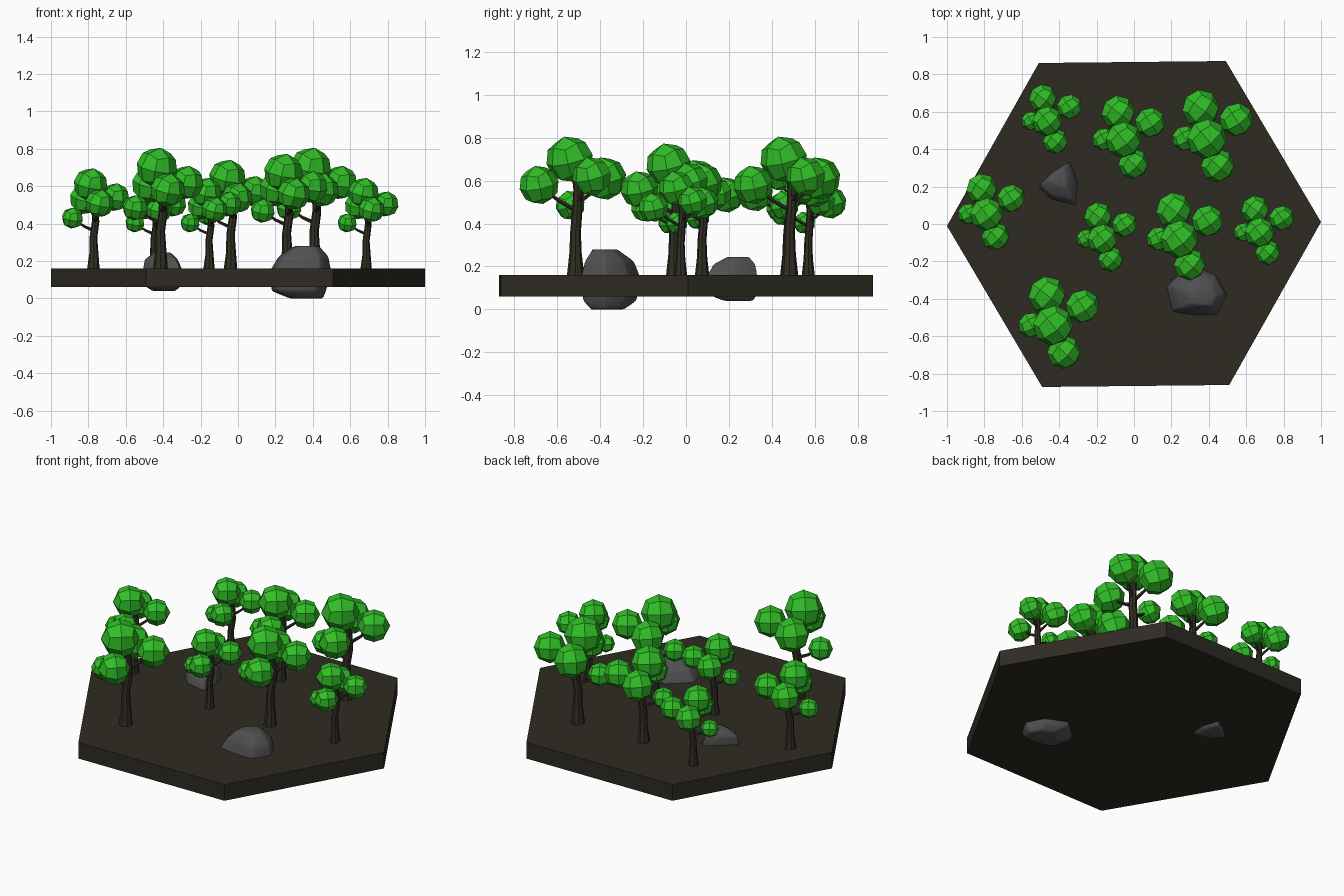
import bpy, bmesh, math
from mathutils import Vector, Matrix

old = bpy.data.objects.get("Cube")
if old:
    bpy.data.objects.remove(old, do_unlink=True)


def material(name, rgb):
    m = bpy.data.materials.new(name)
    m.use_nodes = True
    m.diffuse_color = (*rgb, 1)
    m.node_tree.nodes["Principled BSDF"].inputs["Base Color"].default_value = (*rgb, 1)
    return m


soil = material("dark soil", (0.027, 0.024, 0.016))
bark = material("dark bark", (0.032, 0.027, 0.017))
leaf = material("leaf green", (0.03, 0.52, 0.02))
stone = material("grey stone", (0.08, 0.08, 0.082))


def finish(name, bm, mat, smooth=None):
    bmesh.ops.recalc_face_normals(bm, faces=bm.faces)
    me = bpy.data.meshes.new(name)
    bm.to_mesh(me)
    bm.free()
    me.materials.append(mat)
    ob = bpy.data.objects.new(name, me)
    bpy.context.collection.objects.link(ob)
    if smooth:
        bpy.ops.object.select_all(action='DESELECT')
        bpy.context.view_layer.objects.active = ob
        ob.select_set(True)
        bpy.ops.object.shade_smooth_by_angle(angle=math.radians(smooth))
    return ob


def loft(bm, rings):
    """Skin a stack of closed rings and cap both ends."""
    rows = [[bm.verts.new(p) for p in ring] for ring in rings]
    n = len(rows[0])
    for a, b in zip(rows, rows[1:]):
        for i in range(n):
            j = (i + 1) % n
            bm.faces.new((a[i], a[j], b[j], b[i]))
    bm.faces.new(rows[0][::-1])
    bm.faces.new(rows[-1])


def tube(bm, path, sides):
    """Tapered limb through (point, radius) pairs."""
    rings = []
    for k, (p, r) in enumerate(path):
        before = path[max(k - 1, 0)][0]
        after = path[min(k + 1, len(path) - 1)][0]
        q = Vector((0, 0, 1)).rotation_difference(Vector(after) - Vector(before))
        turns = [2 * math.pi * i / sides for i in range(sides)]
        rings.append([Vector(p) + q @ Vector((r * math.cos(t), r * math.sin(t), 0))
                      for t in turns])
    loft(bm, rings)


# Hexagonal ground slab
GROUND = 0.16
bm = bmesh.new()
corners = [math.radians(60 * i + 0.6) for i in range(6)]
loft(bm, [[(math.cos(a), math.sin(a), z) for a in corners] for z in (0.06, GROUND)])
finish("ground_slab", bm, soil)

# Tree pattern: trunk path and leaf clumps (centre, radius, turn)
TRUNK = [((0, 0, 0), 0.04), ((0.003, 0, 0.1), 0.029), ((0, 0, 0.2), 0.025),
         ((0.014, 0.008, 0.3), 0.024), ((0.014, 0.01, 0.4), 0.02),
         ((-0.01, -0.01, 0.5), 0.012)]
CLUMPS = [((-0.018, -0.028, 0.54), 0.107, 40), ((-0.05, 0.135, 0.45), 0.1, 52),
          ((0.14, 0.075, 0.46), 0.09, 35), ((0.04, -0.17, 0.42), 0.09, 47),
          ((-0.135, -0.025, 0.325), 0.068, 30)]


def leaf_clump(bm, centre, radius, turn):
    """Faceted ball made of square-ish patches."""
    ball = bmesh.new()
    bmesh.ops.create_cube(ball, size=2)
    bmesh.ops.subdivide_edges(ball, edges=ball.edges, cuts=1, use_grid_fill=True)
    rot = Matrix.Rotation(math.radians(turn), 3, 'Z') @ Matrix.Rotation(0.3, 3, 'X')
    new = {}
    for v in ball.verts:
        new[v] = bm.verts.new(Vector(centre) + rot @ v.co.normalized() * radius * 1.03)
    for f in ball.faces:
        bm.faces.new([new[v] for v in f.verts])
    ball.free()


def tree(number, x, y, size):
    place = Matrix.Translation((x, y, GROUND)) @ Matrix.Scale(size, 4)
    # trunk with thin branches reaching into the side clumps
    bm = bmesh.new()
    tube(bm, TRUNK, 8)
    for centre, radius, turn in CLUMPS[1:]:
        end = Vector(centre)
        start = Vector((0.01, 0.005, end.z - 0.12 if radius > 0.08 else 0.24))
        middle = start.lerp(end, 0.5) - Vector((0, 0, 0.01))
        tube(bm, [(start, 0.012), (middle, 0.009), (end, 0.005)], 5)
    bm.transform(place)
    finish(f"tree_{number}_trunk", bm, bark, 40)
    # foliage
    bm = bmesh.new()
    for clump in CLUMPS:
        leaf_clump(bm, *clump)
    bm.transform(place)
    finish(f"tree_{number}_foliage", bm, leaf)


TREES = [(-0.415, -0.515, 1), (0.407, 0.483, 1), (0.26, -0.055, 0.95),
         (-0.04, 0.475, 0.9), (-0.773, 0.075, 0.83), (-0.45, 0.57, 0.75),
         (-0.155, -0.06, 0.75), (0.685, -0.025, 0.75)]
for n, spec in enumerate(TREES, 1):
    tree(n, *spec)


# Boulders: a ground outline stacked in layers (height, scale, shift x, shift y)
def boulder(name, outline, layers, bevel):
    cx = sum(p[0] for p in outline) / len(outline)
    cy = sum(p[1] for p in outline) / len(outline)
    bm = bmesh.new()
    loft(bm, [[(cx + (x - cx) * s + dx, cy + (y - cy) * s + dy, z) for x, y in outline]
              for z, s, dx, dy in layers])
    bmesh.ops.bevel(bm, geom=bm.edges[:], offset=bevel, segments=2,
                    profile=0.5, affect='EDGES', clamp_overlap=True)
    finish(name, bm, stone, 50)


boulder("front_boulder",
        [(0.17, -0.33), (0.2, -0.47), (0.32, -0.49), (0.44, -0.49),
         (0.5, -0.38), (0.44, -0.27), (0.3, -0.21)],
        [(0, 0.55, 0.03, 0.0), (0.04, 0.9, -0.01, 0), (0.15, 1, 0, 0),
         (0.225, 0.82, 0.015, 0.0), (0.28, 0.42, 0.03, -0.01)], 0.012)
boulder("back_boulder",
        [(-0.51, 0.2), (-0.44, 0.13), (-0.31, 0.1), (-0.3, 0.22),
         (-0.34, 0.335), (-0.43, 0.28)],
        [(0.04, 0.6, 0, 0.03), (0.06, 0.88, 0, 0.01), (0.16, 1, 0, 0),
         (0.21, 0.85, -0.01, 0.01), (0.245, 0.45, -0.01, 0.03)], 0.009)
